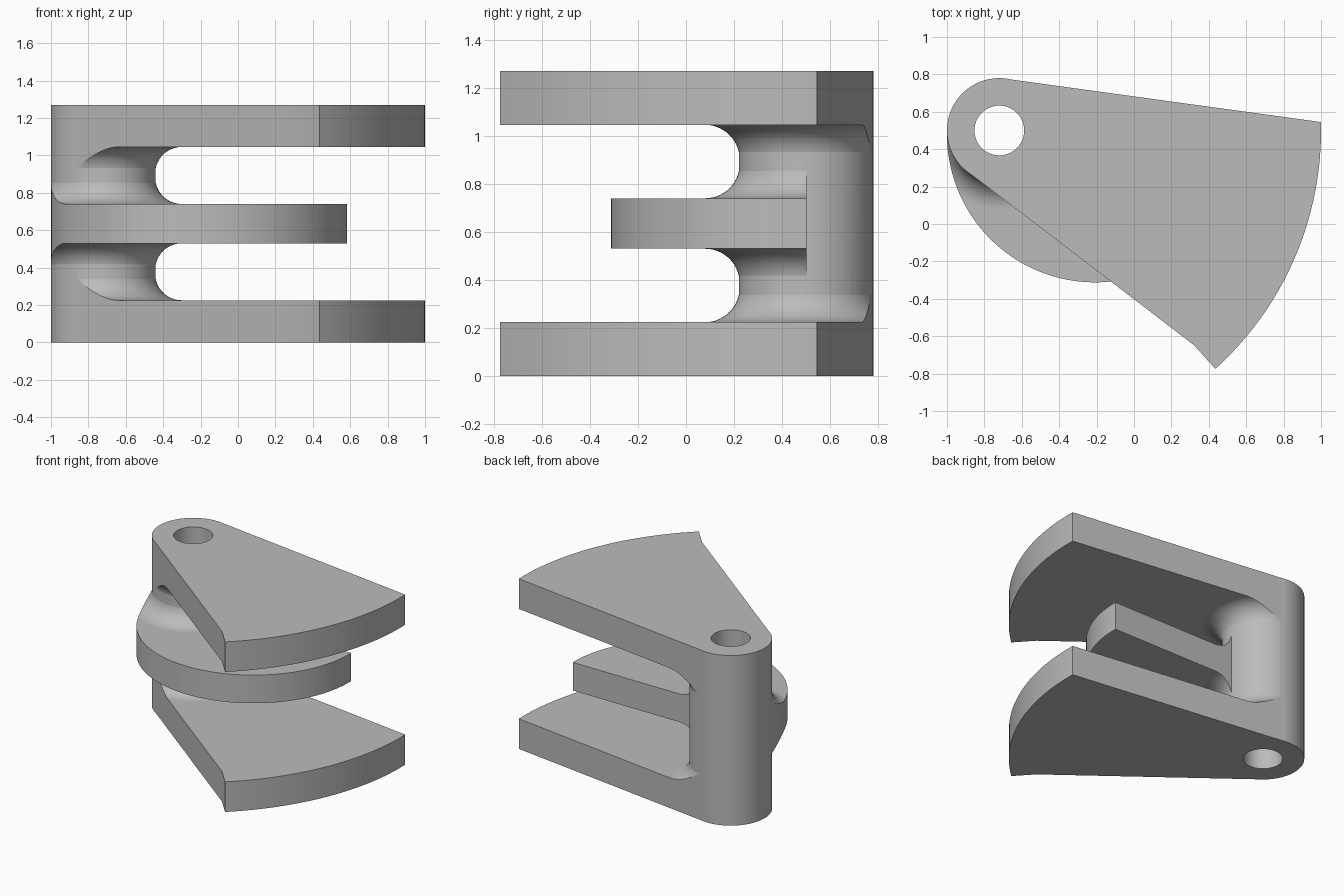
import bpy, bmesh
from math import sin, cos, pi, radians
from mathutils import Matrix

cube = bpy.data.objects.get("Cube")
if cube:
    bpy.data.objects.remove(cube, do_unlink=True)

HUB = (-0.72, 0.5)       # pivot axis
HUB_R, BORE_R = 0.28, 0.133
HEIGHT = 1.27
NECK, FILLET = 0.277, 0.143

grey = bpy.data.materials.new("plain grey")
grey.use_nodes = True
colour = (0.5, 0.5, 0.5, 1)
grey.diffuse_color = colour
grey.node_tree.nodes["Principled BSDF"].inputs["Base Color"].default_value = colour


def make_object(name, bm):
    bmesh.ops.recalc_face_normals(bm, faces=bm.faces)
    mesh = bpy.data.meshes.new(name)
    bm.to_mesh(mesh)
    bm.free()
    obj = bpy.data.objects.new(name, mesh)
    bpy.context.collection.objects.link(obj)
    mesh.materials.append(grey)
    return obj


def arc(centre, radius, start, end, steps):
    angles = [radians(start + (end - start) * i / steps) for i in range(steps + 1)]
    return [(centre[0] + radius * cos(a), centre[1] + radius * sin(a)) for a in angles]


def prism(name, outline, z0, z1):
    bm = bmesh.new()
    base = bm.faces.new([bm.verts.new((x, y, z0)) for x, y in outline])
    top = bmesh.ops.extrude_face_region(bm, geom=[base])["geom"]
    verts = [v for v in top if isinstance(v, bmesh.types.BMVert)]
    bmesh.ops.translate(bm, verts=verts, vec=(0, 0, z1 - z0))
    return make_object(name, bm)


def lathe(name, profile):
    """Revolve (radius, z) points about the pivot axis."""
    bm = bmesh.new()
    verts = [bm.verts.new((r, 0, z)) for r, z in profile]
    edges = [bm.edges.new(pair) for pair in zip(verts, verts[1:])]
    bmesh.ops.spin(bm, geom=verts + edges, cent=(0, 0, 0), axis=(0, 0, 1),
                   angle=2 * pi, steps=96, use_merge=True)
    bmesh.ops.remove_doubles(bm, verts=bm.verts, dist=0.00001)
    bmesh.ops.transform(bm, matrix=Matrix.Translation((*HUB, 0)), verts=bm.verts)
    return make_object(name, bm)


def combine(target, tool, operation):
    mod = target.modifiers.new(operation.lower(), "BOOLEAN")
    mod.operation, mod.object, mod.solver = operation, tool, "EXACT"
    bpy.context.view_layer.objects.active = target
    bpy.ops.object.modifier_apply(modifier=mod.name)
    bpy.data.objects.remove(tool, do_unlink=True)


def flare(z, side):
    """Fillet profile from a plate face at z to the neck, above (+1) or below (-1)."""
    pts = arc((NECK + FILLET, FILLET), FILLET, 270, 180, 14)
    return [(r, z + side * h) for r, h in pts]


def filleted_plate(name, outline, z0, z1, sides):
    wide = 3
    low = flare(z0, -1)[::-1] if -1 in sides else []
    high = flare(z1, 1) if 1 in sides else []
    bottom = low[0][1] if low else z0
    top = high[-1][1] if high else z1
    profile = [(0, bottom)] + low + [(wide, z0), (wide, z1)] + high + [(0, top)]
    plate = prism(name, outline, -0.2, HEIGHT + 0.2)
    combine(plate, lathe("fillet_shape", profile), "INTERSECT")
    return plate


# Fan-shaped outer plates and half-disc middle plate
fan = (arc(HUB, 0.2785, 82, 233, 50) + [(0.32, -0.647)]
       + arc(HUB, 1.72, -47.8, 1.5, 40))
half_disc = arc((-0.208, 0.48), 0.792, 178.5, 361.5, 80)

# Hub barrel joined with the three plates
bracket = prism("hinge_bracket", arc(HUB, HUB_R, 0, 360, 96)[:-1], 0, HEIGHT)
for plate in (
    filleted_plate("lower_plate", fan, 0, 0.225, (1,)),
    filleted_plate("middle_plate", half_disc, 0.53, 0.74, (-1, 1)),
    filleted_plate("upper_plate", fan, 1.045, HEIGHT, (-1,)),
):
    combine(bracket, plate, "UNION")

# Pin bore through the hub
bore = prism("pin_bore", arc(HUB, BORE_R, 0, 360, 64)[:-1], -0.1, HEIGHT + 0.1)
combine(bracket, bore, "DIFFERENCE")

# Smooth curved walls, crisp edges
bpy.ops.object.select_all(action="DESELECT")
bracket.select_set(True)
bpy.context.view_layer.objects.active = bracket
bpy.ops.object.shade_smooth_by_angle(angle=radians(25))
weighted = bracket.modifiers.new("weighted_normals", "WEIGHTED_NORMAL")
weighted.keep_sharp = True
